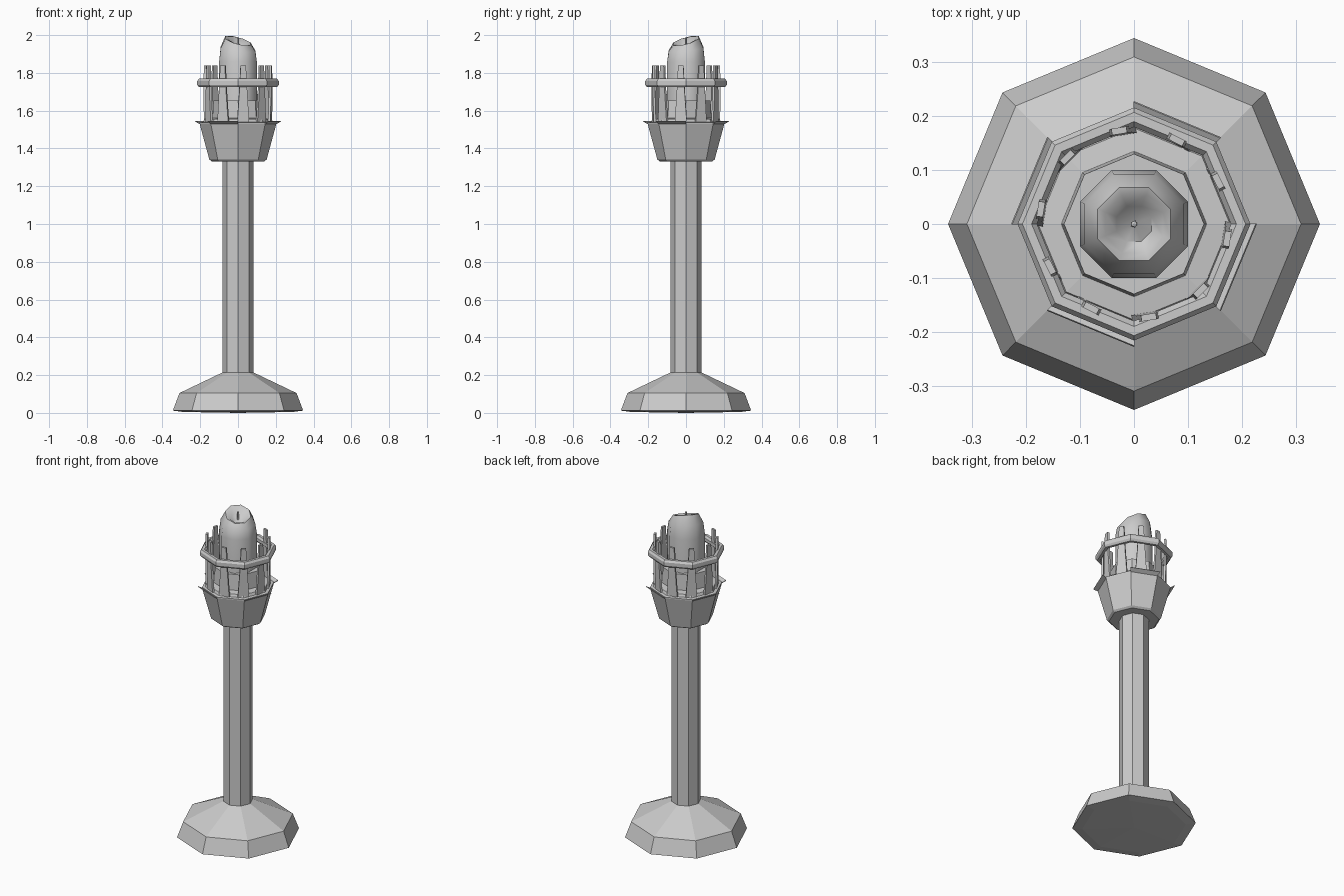
import bpy, bmesh
from math import sin, cos, pi, radians

if "Cube" in bpy.data.objects:
    bpy.data.objects.remove(bpy.data.objects["Cube"])


def make(name, bm, smooth=None):
    bmesh.ops.recalc_face_normals(bm, faces=bm.faces)
    me = bpy.data.meshes.new(name)
    bm.to_mesh(me)
    bm.free()
    ob = bpy.data.objects.new(name, me)
    bpy.context.collection.objects.link(ob)
    if smooth:
        bpy.ops.object.select_all(action='DESELECT')
        ob.select_set(True)
        bpy.context.view_layer.objects.active = ob
        bpy.ops.object.shade_smooth_by_angle(angle=radians(smooth))
    return ob


def lathe(name, profile, sides=8, turn=0.0, closed=False, height=None, smooth=None):
    """Revolve (radius, z) points; radius 0 gives a pole."""
    bm = bmesh.new()
    rings = []
    for r, z in profile:
        if r == 0:
            rings.append([bm.verts.new((0, 0, z))] * sides)
            continue
        angs = [turn + 2 * pi * i / sides for i in range(sides)]
        rings.append([bm.verts.new((r * cos(a), r * sin(a),
                      z + (height(a, z) if height else 0))) for a in angs])
    pairs = list(zip(rings, rings[1:]))
    if closed:
        pairs.append((rings[-1], rings[0]))
    for lo, hi in pairs:
        for i in range(sides):
            j = (i + 1) % sides
            loop = list(dict.fromkeys([lo[i], lo[j], hi[j], hi[i]]))
            bm.faces.new(loop)
    return make(name, bm, smooth)


# Foot and pole
lathe("base", [(0, 0), (0.29, 0.005), (0.345, 0.012), (0.31, 0.105),
               (0.08, 0.215), (0, 0.215)])
lathe("pole", [(0, 0.2), (0.083, 0.2), (0.083, 1.35), (0, 1.35)])

# Faceted cup with inner seat
lathe("cup", [(0, 1.332), (0.14, 1.332), (0.152, 1.342), (0.203, 1.53),
              (0.203, 1.537), (0.185, 1.54), (0.178, 1.555), (0.135, 1.56),
              (0.13, 1.655), (0, 1.655)])

# Flared flaps on alternate sides of the rim
bm = bmesh.new()
for k in range(4):
    a, b = radians(45 + 90 * k), radians(90 + 90 * k)
    bm.faces.new([bm.verts.new((r * cos(t), r * sin(t), z)) for r, t, z in
                  ((0.2, a, 1.527), (0.228, a, 1.543), (0.228, b, 1.543), (0.2, b, 1.527))])
flaps = make("rim_flaps", bm)
mod = flaps.modifiers.new("thickness", 'SOLIDIFY')
mod.thickness = 0.004

# Hoop around the slats
lathe("hoop", [(0.18, 1.737), (0.19, 1.725), (0.207, 1.725), (0.216, 1.737),
               (0.216, 1.757), (0.207, 1.769), (0.19, 1.769), (0.18, 1.757)], closed=True)

# Ten tapered slats
bm = bmesh.new()
for k in range(10):
    a = radians(-9 + 36 * k)
    rings = []
    for z, w, r in ((1.54, 0.032, 0.172), (1.69, 0.022, 0.175), (1.84, 0.014, 0.175)):
        rings.append([bm.verts.new(((r + d) * cos(a) - t * sin(a),
                                    (r + d) * sin(a) + t * cos(a), z))
                      for d, t in ((-0.006, -w), (0.006, -w), (0.006, w), (-0.006, w))])
    bm.faces.new(rings[0])
    bm.faces.new(rings[-1])
    for lo, hi in zip(rings, rings[1:]):
        for i in range(4):
            j = (i + 1) % 4
            bm.faces.new((lo[i], lo[j], hi[j], hi[i]))
make("slats", bm)


# Melted candle: rim high at back left, low at front right
def melt(a, z):
    return 0.027 * cos(a - radians(135)) * max(0, (z - 1.87) / 0.1)


lathe("candle", [(0, 1.62), (0.108, 1.62), (0.108, 1.86), (0.099, 1.925),
                 (0.073, 1.97), (0.058, 1.968), (0.035, 1.945), (0, 1.94)],
      turn=pi / 8, height=melt, smooth=50)
lathe("wick", [(0, 1.935), (0.007, 1.935), (0.006, 1.985), (0, 1.987)], sides=5)
